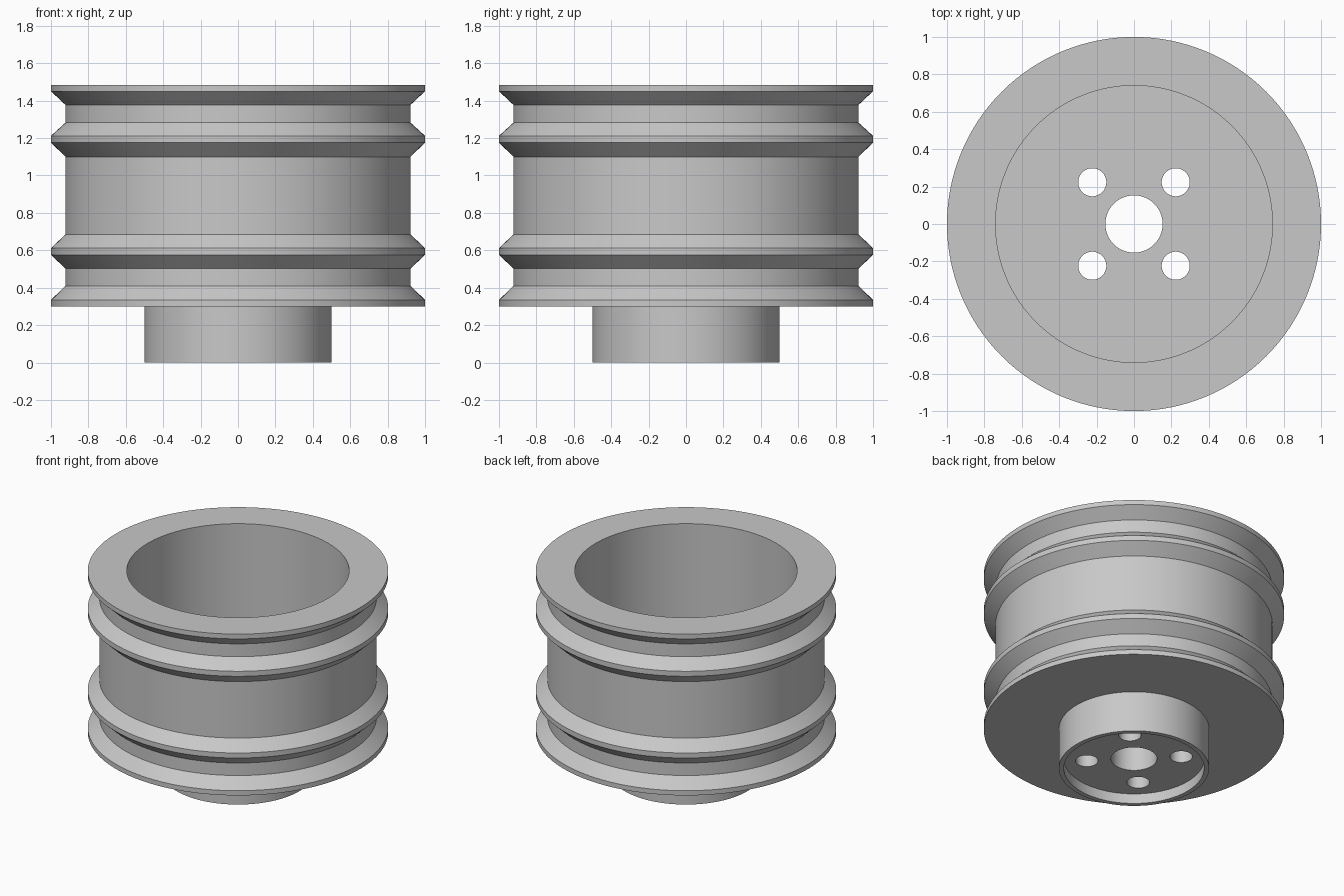
import bpy, bmesh, math
from mathutils import Vector

cube = bpy.data.objects.get("Cube")
if cube:
    bpy.data.objects.remove(cube, do_unlink=True)

RIM, GROOVE, BORE, CAVITY, HUB, RECESS = 1.0, 0.922, 0.153, 0.74, 0.5, 0.467
FLOOR, BASE, TOP, RECESS_TOP = 0.45, 0.3, 1.485, 0.073

grey = bpy.data.materials.new("plain_grey")
grey.use_nodes = True
colour = (0.58, 0.58, 0.58, 1)
grey.diffuse_color = colour
grey.node_tree.nodes["Principled BSDF"].inputs["Base Color"].default_value = colour


def lathe(name, profile, steps=128):
    """Revolve a closed (radius, height) profile around z."""
    bm = bmesh.new()
    verts = [bm.verts.new((r, 0, z)) for r, z in profile]
    edges = [bm.edges.new((v, verts[i - 1])) for i, v in enumerate(verts)]
    bmesh.ops.spin(bm, geom=verts + edges, cent=(0, 0, 0), axis=(0, 0, 1),
                   angle=math.tau, steps=steps, use_duplicate=False)
    bmesh.ops.remove_doubles(bm, verts=bm.verts, dist=0.0001)
    bmesh.ops.recalc_face_normals(bm, faces=bm.faces)
    mesh = bpy.data.meshes.new(name)
    bm.to_mesh(mesh)
    bm.free()
    mesh.materials.append(grey)
    obj = bpy.data.objects.new(name, mesh)
    bpy.context.collection.objects.link(obj)
    return obj


# Outer wall: bevelled flanges with grooves between them
outer = [(RIM, BASE), (RIM, 0.335), (GROOVE, 0.41),
         (GROOVE, 0.502), (RIM, 0.575), (RIM, 0.612), (GROOVE, 0.685),
         (GROOVE, 1.10), (RIM, 1.175), (RIM, 1.212), (GROOVE, 1.283),
         (GROOVE, 1.377), (RIM, 1.45), (RIM, TOP)]
# Open cavity and bore inside, recessed hub underneath
inner = [(CAVITY, TOP), (CAVITY, FLOOR), (BORE, FLOOR), (BORE, RECESS_TOP)]
hub = [(RECESS, RECESS_TOP), (RECESS, 0), (HUB, 0), (HUB, BASE)]
drum = lathe("grooved_drum", outer + inner + hub)

# Four bolt holes through the hub
bm = bmesh.new()
for sx in (-1, 1):
    for sy in (-1, 1):
        made = bmesh.ops.create_cone(bm, cap_ends=True, segments=48, radius1=0.075,
                                     radius2=0.075, depth=0.8)
        bmesh.ops.translate(bm, verts=made["verts"], vec=Vector((sx * 0.223, sy * 0.223, 0.25)))
mesh = bpy.data.meshes.new("bolt_hole_cutter")
bm.to_mesh(mesh)
bm.free()
mesh.materials.append(grey)
cutter = bpy.data.objects.new("bolt_hole_cutter", mesh)
cutter.hide_render = True
bpy.context.collection.objects.link(cutter)

bpy.ops.object.select_all(action="DESELECT")
drum.select_set(True)
bpy.context.view_layer.objects.active = drum
cut = drum.modifiers.new("bolt_holes", "BOOLEAN")
cut.operation = "DIFFERENCE"
cut.solver = "EXACT"
cut.object = cutter
bpy.ops.object.modifier_apply(modifier=cut.name)
bpy.data.objects.remove(cutter, do_unlink=True)

bpy.ops.object.shade_smooth_by_angle(angle=math.radians(30))
